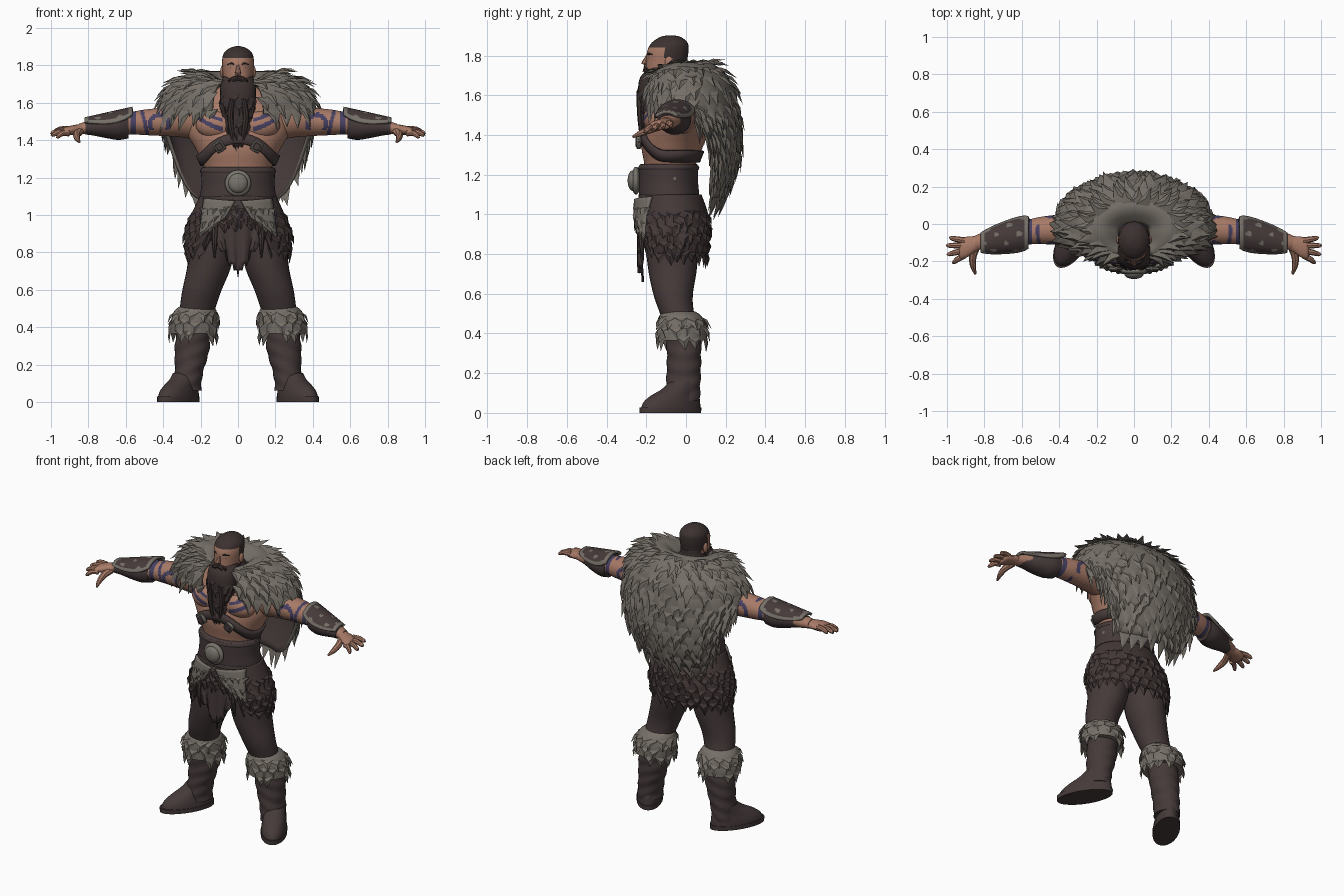
import bpy, bmesh, math, random
from math import sin, cos, pi, radians, sqrt
from mathutils import Vector

if "Cube" in bpy.data.objects:
    bpy.data.objects.remove(bpy.data.objects["Cube"])
random.seed(4)

def material(name, *rgb):
    m = bpy.data.materials.new(name)
    m.diffuse_color = (*rgb, 1)
    m.use_nodes = True
    m.node_tree.nodes["Principled BSDF"].inputs["Base Color"].default_value = m.diffuse_color
    return m

SKIN = material("skin", .39, .195, .135)
INK = material("blue_ink", .062, .052, .125)
HAIR = material("dark_hair", .045, .031, .030)
LEATHER = material("leather", .061, .042, .042)
PELT = material("dark_pelt", .058, .040, .039)
FUR = material("grey_fur", .178, .158, .135)
METAL = material("dull_metal", .185, .17, .148)

def finish(name, bm, mats, solid=0, mirror=False, lining=0):
    bmesh.ops.remove_doubles(bm, verts=bm.verts, dist=1e-5)
    me = bpy.data.meshes.new(name)
    bm.to_mesh(me)
    bm.free()
    ob = bpy.data.objects.new(name, me)
    bpy.context.collection.objects.link(ob)
    for m in mats:
        me.materials.append(m)
    if solid:
        s = ob.modifiers.new("thickness", 'SOLIDIFY')
        s.thickness, s.material_offset = solid, lining
    if mirror:
        ob.modifiers.new("mirror", 'MIRROR').use_mirror_merge = False
    return ob

def spline(rows, t):
    """Smooth interpolation through rows, t from 0 to 1."""
    n = len(rows) - 1
    i = min(int(t * n), n - 1)
    k = t * n - i
    a, b, c, d = (rows[max(0, min(n, j))] for j in (i - 1, i, i + 1, i + 2))
    return [q + .5 * k * (r - p + k * (2*p - 5*q + 4*r - s + k * (3*(q - r) + s - p)))
            for p, q, r, s in zip(a, b, c, d)]

def loft(rows, axis='z', yaw=0):
    """Surface through ellipse rings: (along, centre1, centre2, radius1, radius2)."""
    def f(u, v):
        h, c1, c2, r1, r2 = spline(rows, v)
        s, c = sin(2*pi*u), cos(2*pi*u)
        if axis == 'x':
            return Vector((h, c1 - r1*s, c2 + r2*c))
        x, y = r1*s, c2 + r2*c
        return Vector((c1 + x*cos(yaw) - y*sin(yaw), x*sin(yaw) + y*cos(yaw), h))
    return f

def sheet(name, f, nu, nv, mats, closed=True, paint=None, **kw):
    """Mesh a surface f(u, v); closed ones are tubes with end caps."""
    bm = bmesh.new()
    cols = nu if closed else nu + 1
    g = [[bm.verts.new(f(i/nu, j/nv)) for i in range(cols)] for j in range(nv + 1)]
    pick = paint or (lambda u, v, p: 0)
    for j in range(nv):
        for i in range(nu):
            k = (i + 1) % cols
            fc = bm.faces.new((g[j][i], g[j][k], g[j+1][k], g[j+1][i]))
            fc.material_index = pick((i+.5)/nu, (j+.5)/nv, fc.calc_center_median())
    if closed and not kw.get("solid"):
        for row, v in ((g[0][::-1], 0), (g[-1], 1)):
            fc = bm.faces.new(row)
            fc.material_index = pick(0, v, fc.calc_center_median())
        bmesh.ops.recalc_face_normals(bm, faces=bm.faces)
    return finish(name, bm, mats, **kw)

def ball(name, c, r, mats, paint=None, mirror=False, n=20):
    def f(u, v):
        w = sin(pi * max(.001, min(.999, v)))
        return Vector((c[0] + r[0]*w*sin(2*pi*u), c[1] + r[1]*w*cos(2*pi*u), c[2] + r[2]*cos(pi*v)))
    return sheet(name, f, n, n, mats, paint=paint, mirror=mirror)

def tufts(name, f, rows, cols, length, width, mat, v0=.04, v1=.97, lift=.25, mirror=False):
    """Cover a surface with overlapping pointed locks."""
    bm = bmesh.new()
    e = .004
    for j in range(rows):
        for i in range(cols):
            u = (i + .25 + .5*(j % 2) + random.uniform(-.2, .2)) / cols
            v = v0 + (v1 - v0) * (j + random.uniform(-.25, .25)) / max(1, rows - 1)
            v = max(.005, min(.99, v))
            p = f(u, v)
            du, dv = (f(u+e, v) - f(u-e, v)) / (2*e), (f(u, v+e) - f(u, v-e)) / (2*e)
            if dv.length < .12:
                continue
            n = du.cross(dv).normalized()
            side = du.normalized()
            d = (dv.normalized() + n*random.uniform(.4, 1.4)*lift + side*random.uniform(-.2, .2)).normalized()
            k = length * random.uniform(.75, 1.2)
            L, R, T, M = (bm.verts.new(q) for q in (p - side*width - n*.004, p + side*width - n*.004,
                          p + d*k, p + d*k*.4 + n*width*.28))
            for t in ((L, R, T), (L, M, T), (R, M, T), (L, R, M)):
                bm.faces.new(t)
    bmesh.ops.recalc_face_normals(bm, faces=bm.faces)
    return finish(name, bm, [mat], mirror=mirror)

def rod(name, pts, mat, mirror=True, n=8):
    """Tapered round rod through (x, y, z, radius) points."""
    def f(u, v):
        *p, r = spline(pts, v)
        q0, q1 = (Vector(spline(pts, min(1, max(0, v + d)))[:3]) for d in (-.02, .02))
        t = (q1 - q0).normalized()
        a = t.orthogonal().normalized()
        return Vector(p) + r * (a*cos(2*pi*u) + t.cross(a)*sin(2*pi*u))
    return sheet(name, f, n, 8, [mat], mirror=mirror)

def block(name, c, size, mat, tilt=0, bevel=.006):
    bm = bmesh.new()
    bmesh.ops.create_cube(bm, size=1)
    for v in bm.verts:
        x, y, z = (a*b for a, b in zip(v.co, size))
        v.co = (c[0] + x*cos(tilt) - z*sin(tilt), c[1] + y, c[2] + x*sin(tilt) + z*cos(tilt))
    bmesh.ops.bevel(bm, geom=bm.edges[:], offset=bevel, segments=1, affect='EDGES')
    return finish(name, bm, [mat], mirror=True)

def at(rows, z):
    """Ring at height z, straight between rows listed from the top down."""
    for a, b in zip(rows, rows[1:]):
        if a[0] >= z >= b[0]:
            k = (a[0] - z) / (a[0] - b[0])
            return [p + k*(q - p) for p, q in zip(a, b)]
    return rows[-1] if z < rows[-1][0] else rows[0]

def ease(k):
    k = max(0, min(1, k))
    return k*k*(3 - 2*k)

# Torso and chest with painted stripes, dark hair at the nape
def chest_paint(u, v, p):
    x = abs(p.x)
    line = p.z - 1.425 - .5*(x - .06) - 2*(x - .15)**2
    if p.z > 1.66 and p.y > -.10:
        return 2
    return int(p.y < -.08 and .08 < x < .22 and (0 < line < .026 or .052 < line < .072))
torso = [(1.76, 0, -.07, .07, .075), (1.70, 0, -.055, .09, .075), (1.63, 0, -.02, .22, .13),
         (1.55, 0, -.02, .29, .16), (1.45, 0, -.04, .28, .17), (1.35, 0, -.068, .225, .157),
         (1.25, 0, -.08, .18, .13), (1.16, 0, -.085, .18, .125)]
sheet("torso", loft(torso), 96, 100, [SKIN, INK, HAIR], paint=chest_paint)
ball("chest_muscle", (.105, -.15, 1.48), (.12, .065, .075), [SKIN, INK], chest_paint, True, 60)

# Harness strap rising to the breastbone, with buckles
def strap(u, v):
    s, c = sin(2*pi*u), cos(2*pi*u)
    z = 1.29 + .12*max(0, -c)**3 + .055*(.5 - v)
    _, x, y, rx, ry = at(torso, z)
    return Vector((x + (rx + .016)*s, y + (ry + .016)*c, z))
sheet("harness_strap", strap, 64, 2, [LEATHER], solid=.014)
block("strap_buckle", (.10, -.238, 1.365), (.055, .022, .06), METAL, -.6)
block("strap_buckle_middle", (.10, -.249, 1.365), (.035, .012, .04), LEATHER, -.6, .003)

# Head, hair, face
head = [(1.902, 0, -.078, .012, .014), (1.892, 0, -.078, .045, .055), (1.862, 0, -.083, .077, .092),
        (1.82, 0, -.092, .085, .104), (1.77, 0, -.097, .082, .102), (1.72, 0, -.10, .076, .098),
        (1.67, 0, -.085, .068, .085), (1.62, 0, -.06, .07, .07)]
sheet("head", loft(head), 40, 44, [SKIN, HAIR], paint=lambda u, v, p: int(
    p.z > 1.842 or p.z < 1.735 or p.y > -.06 or (p.y > -.105 and p.z > 1.79)))
ball("ear", (.084, -.085, 1.765), (.012, .022, .032), [SKIN], mirror=True, n=10)
rod("nose", [(0, -.193, 1.80, .008), (0, -.204, 1.775, .012), (0, -.209, 1.757, .016), (0, -.193, 1.747, .011)], SKIN, False)
rod("eyebrow", [(.014, -.192, 1.803, .004), (.035, -.187, 1.809, .006), (.058, -.168, 1.804, .003)], HAIR)
ball("eye", (.032, -.183, 1.788), (.011, .007, .005), [HAIR], mirror=True, n=8)
rod("moustache", [(0, -.202, 1.731, .013), (.03, -.20, 1.722, .015), (.058, -.175, 1.69, .010)], HAIR)

# Beard with braids
beard = loft([(1.74, 0, -.122, .08, .058), (1.69, 0, -.155, .094, .076), (1.61, 0, -.172, .094, .07),
              (1.52, 0, -.185, .078, .05), (1.43, 0, -.20, .052, .03), (1.36, 0, -.21, .022, .012)])
sheet("beard", beard, 24, 20, [HAIR])
tufts("beard_locks", beard, 6, 12, .075, .024, HAIR, .34, .85, .04)
rod("beard_braid", [(.03, -.235, 1.62, .013), (.042, -.23, 1.53, .018), (.032, -.225, 1.44, .015), (.02, -.225, 1.36, .004)], HAIR)

# Fur mantle and hanging cape, open at the front
cap = [(.076, .0, -.115, 1.705), (.175, .08, -.145, 1.768), (.305, .165, -.185, 1.74),
       (.395, .235, -.208, 1.655), (.42, .255, -.205, 1.56)]
def cape(u, v):
    a = (2*u - 1) * radians(161)
    s, c = sin(a), cos(a)
    rx, yb, yf, z = spline(cap, max(0, min(1, v / .45)))
    h = max(0, (v - .45) / .55)
    k = ease(c / .85)
    y = -.03 + ((yb + .03) if c > 0 else (-.03 - yf)) * c
    if c < 0:
        z -= .08 * c*c * max(0, 1 - v/.45)
    y += k*(.03*sin(pi*h) - .065*h*h) + .28*h*k*(1 - k)
    return Vector((rx*s*(1 - .16*h*k), y, z - h*(.02 + .46*k)))
sheet("fur_cape", cape, 56, 28, [FUR, LEATHER], closed=False, solid=.02, lining=1)
tufts("cape_locks", cape, 13, 30, .11, .04, FUR, .15, .98, .13)

# Arms with painted bands
def arm_paint(u, v, p):
    ring = sqrt((p.x - .42)**2 + (p.z - 1.485)**2)
    return int(abs(p.x - .563) < .015 or (.038 < ring < .062 and p.z > 1.455)
               or (abs(p.x - .50 - .25*(p.z - 1.5)) < .01 and p.y < 0))
sheet("arm", loft([(.18, -.02, 1.50, .10, .11), (.30, -.03, 1.52, .10, .105), (.40, -.03, 1.50, .082, .078),
                   (.50, -.035, 1.495, .073, .068), (.58, -.045, 1.49, .066, .06), (.66, -.06, 1.48, .07, .062),
                   (.76, -.08, 1.472, .055, .043), (.85, -.10, 1.46, .038, .028)], 'x'),
      40, 110, [SKIN, INK], paint=arm_paint, mirror=True)
sheet("bracer", loft([(.585, -.045, 1.482, .07, .072), (.64, -.056, 1.476, .08, .075), (.71, -.072, 1.474, .073, .062),
                      (.77, -.085, 1.470, .056, .046), (.815, -.095, 1.465, .047, .035)], 'x'), 24, 16, [LEATHER], mirror=True)

# Curved egg-shaped forearm guard with a pale rim and worn patches
def guard(u, v):
    ang = (2*u - 1) * radians(80) * (.4 + .6*sqrt(max(0, sin(pi*(.06 + .88*v)))))
    r = .096 - .044*v
    return Vector((.565 + .255*v, -.045 - .055*v - (1.14 + .15*v)*r*sin(ang), 1.483 - .013*v + r*cos(ang)))
def guard_paint(u, v, p):
    rim = u < .11 or u > .89 or v < .1 or v > .9
    return int(rim or (sin(u*15 + 3*v)*sin(v*13 - 2*u) > .7))
sheet("forearm_guard", guard, 28, 24, [LEATHER, FUR], closed=False, paint=guard_paint, solid=.016, mirror=True)

# Hands
sheet("palm", loft([(.805, -.095, 1.463, .034, .028), (.85, -.107, 1.458, .042, .027), (.89, -.122, 1.453, .055, .025),
                    (.925, -.132, 1.447, .056, .023), (.935, -.132, 1.446, .045, .01)], 'x'), 16, 12, [SKIN], mirror=True)
for i, (y0, x1, y1, z1) in enumerate([(-.088, .985, -.075, 1.447), (-.115, 1.0, -.115, 1.437),
                                      (-.142, .997, -.162, 1.428), (-.168, .97, -.205, 1.418)]):
    z0 = 1.458 - .007*i
    rod(f"finger_{i+1}", [(.905, y0, z0, .017), ((.91 + x1)/2, (y0 + y1)/2, z0, .0155), (x1 - .006, y1, z1, .011), (x1, y1, z1, .004)], SKIN)
rod("thumb", [(.845, -.125, 1.448, .022), (.862, -.175, 1.43, .02), (.86, -.225, 1.41, .016), (.848, -.268, 1.39, .006)], SKIN)

# Belt with worn flecks and a round buckle
sheet("wide_belt", loft([(1.255, 0, -.085, .185, .137), (1.24, 0, -.088, .197, .148), (1.16, 0, -.088, .196, .149),
                         (1.09, 0, -.085, .205, .152), (1.075, 0, -.085, .198, .142)]), 72, 24, [LEATHER, METAL],
      paint=lambda u, v, p: int(1.16 < p.z < 1.21 and sin(u*50)*sin(p.z*130 + u*9) > .9))
sheet("belt_edge", loft([(1.247, 0, -.087, .197, .148), (1.235, 0, -.087, .203, .154), (1.223, 0, -.087, .199, .15)]), 40, 6, [LEATHER])
for i, (r, y, d) in enumerate([(.07, -.252, .024), (.052, -.268, .026)]):
    ball(f"belt_buckle_{i+1}", (0, y, 1.17), (r, d, r), [METAL], n=24)

# Kilt of dark pelt, raised at the front
kilt = [(1.10, 0, -.08, .205, .158), (1.0, 0, -.068, .25, .18), (.90, 0, -.065, .282, .185), (.80, 0, -.06, .278, .17)]
kilt_f = loft(kilt)
def skirt(u, v):
    return kilt_f(u, max(0, v) * (1 - .55*ease((-cos(2*pi*u) - .74) / .22)))
sheet("kilt", skirt, 56, 16, [PELT], solid=.014)
tufts("kilt_locks", skirt, 5, 26, .075, .04, PELT, .3, .93, .05)

# Pale fur flaps over the hips
def flap(u, v):
    a, b, c, d = (.185, 1.09), (.015, 1.075), (.07, .985), (.21, .885)
    x, z = ((1-v)*((1-u)*a[i] + u*b[i]) + v*((1-u)*d[i] + u*c[i]) for i in (0, 1))
    _, _, cy, rx, ry = at(kilt, z)
    return Vector((x, cy - .022 - ry*sqrt(max(0, 1 - (x/rx)**2)), z))
sheet("hip_flap", flap, 10, 10, [FUR], closed=False, solid=.014, mirror=True)
tufts("hip_flap_locks", flap, 3, 5, .045, .026, FUR, .3, .9, .04, mirror=True)

# Ragged front cloth
def cloth(u, v):
    k = 2*u - 1
    x = k * (.115 + .02*sin(pi*v) - .02*v)
    drop = .25 + .15*(1 - abs(k)) + .02*cos(9*pi*k)
    return Vector((x, -.238 + .012*cos(11*k)*v + .06*k*k*(1 - v) + .015*v, 1.08 - drop*v))
sheet("front_cloth", cloth, 24, 12, [LEATHER], closed=False, solid=.012)
rod("torn_strip", [(.12, -.21, 1.0, .02), (.125, -.225, .88, .016), (.125, -.215, .77, .004)], LEATHER)

# Hips, legs and boots
ball("hips", (0, -.07, .98), (.19, .14, .14), [LEATHER])
sheet("trouser_leg", loft([(1.0, .11, -.07, .11, .13), (.85, .137, -.07, .122, .132), (.72, .155, -.068, .117, .122),
                           (.60, .192, -.065, .105, .10), (.52, .212, -.05, .097, .088), (.42, .235, -.02, .085, .08)]),
      28, 24, [LEATHER], mirror=True)
boot = loft([(.46, .235, -.02, .088, .085), (.36, .24, -.012, .092, .088), (.27, .247, -.01, .092, .086),
             (.19, .258, -.012, .08, .086), (.12, .268, -.015, .074, .086), (.06, .27, -.015, .074, .085)])
def creased(u, v):
    p = boot(u, v)
    k = .0025 * sin(p.z*80 + 3*sin(2*pi*u))
    return p + Vector((sin(2*pi*u), cos(2*pi*u), 0)) * k
sheet("boot_shaft", creased, 28, 36, [LEATHER], mirror=True)
sheet("boot_foot", loft([(.155, .272, -.015, .064, .075), (.12, .272, -.035, .066, .10), (.086, .272, -.065, .069, .137),
                         (.055, .272, -.083, .075, .16), (.025, .272, -.09, .078, .168)], yaw=radians(31)), 28, 16, [LEATHER], mirror=True)
sheet("boot_sole", loft([(.028, .272, -.092, .08, .176), (.0, .272, -.092, .079, .175)], yaw=radians(31)), 28, 2, [LEATHER], mirror=True)

# Fur cuffs below the knees
cuff = loft([(.51, .222, -.035, .09, .082), (.485, .228, -.028, .114, .108), (.43, .235, -.02, .124, .122), (.365, .238, -.018, .126, .124)])
sheet("boot_cuff", cuff, 28, 10, [FUR], mirror=True)
tufts("boot_cuff_locks", cuff, 3, 13, .075, .038, FUR, .35, .95, .05, mirror=True)

# Soft shading that keeps hard edges
for ob in bpy.data.objects:
    ob.select_set(True)
    bpy.context.view_layer.objects.active = ob
bpy.ops.object.shade_smooth_by_angle(angle=radians(42))
